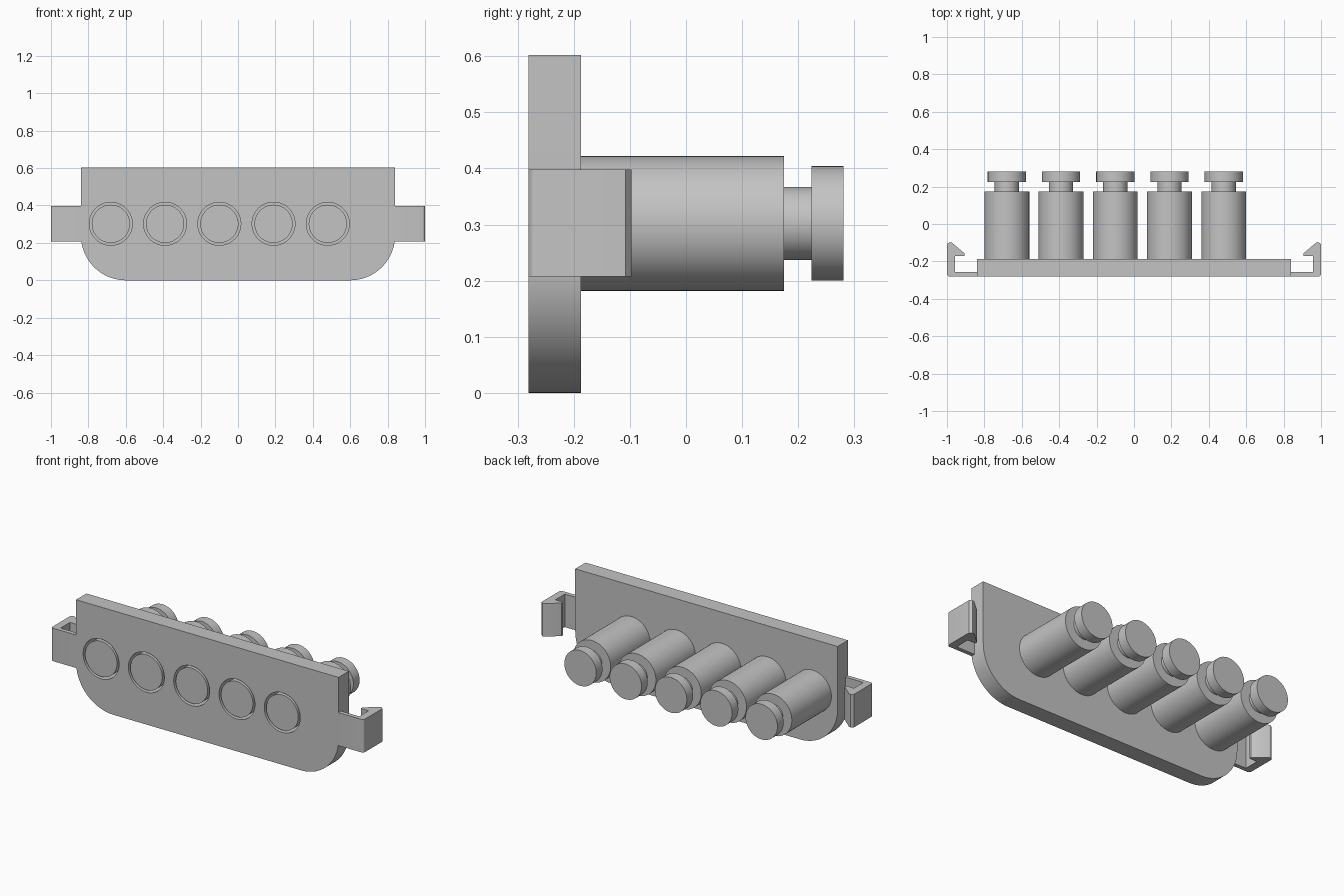
import bpy, bmesh
from math import pi, sin, cos, radians
from mathutils import Vector

cube = bpy.data.objects.get("Cube")
if cube:
    bpy.data.objects.remove(cube, do_unlink=True)

grey = bpy.data.materials.new("plain grey")
grey.use_nodes = True
GREY = (0.55, 0.55, 0.55, 1)
grey.diffuse_color = GREY
grey.node_tree.nodes["Principled BSDF"].inputs["Base Color"].default_value = GREY

BUTTON_X = [-0.68 + 0.29 * i for i in range(5)]
BUTTON_Z = 0.302
HOLE_R, HEAD_R, SLEEVE_R, NECK_R = 0.115, 0.102, 0.12, 0.065
FRONT, PLATE_BACK = -0.281, -0.187


def arc(cx, cy, r, start, end, steps):
    """Points along an arc, angles in degrees."""
    angles = [radians(start + (end - start) * i / steps) for i in range(steps + 1)]
    return [(cx + r * cos(a), cy + r * sin(a)) for a in angles]


def finish(obj):
    obj.data.materials.clear()
    obj.data.materials.append(grey)
    bpy.ops.object.select_all(action="DESELECT")
    obj.select_set(True)
    bpy.context.view_layer.objects.active = obj
    bpy.ops.object.shade_smooth_by_angle(angle=radians(30))


def add_mesh(name, bm):
    bmesh.ops.recalc_face_normals(bm, faces=bm.faces)
    mesh = bpy.data.meshes.new(name)
    bm.to_mesh(mesh)
    bm.free()
    obj = bpy.data.objects.new(name, mesh)
    bpy.context.collection.objects.link(obj)
    finish(obj)
    return obj


def lathe(name, profile, x, closed=False):
    """Turn a (radius, y) profile around the button axis."""
    bm = bmesh.new()
    verts = [bm.verts.new((r, y, 0)) for r, y in profile]
    pairs = list(zip(verts, verts[1:])) + ([(verts[-1], verts[0])] if closed else [])
    edges = [bm.edges.new(p) for p in pairs]
    bmesh.ops.spin(bm, geom=verts + edges, cent=(0, 0, 0), axis=(0, 1, 0),
                   angle=2 * pi, steps=64, use_duplicate=False)
    bmesh.ops.remove_doubles(bm, verts=bm.verts, dist=0.0001)
    bmesh.ops.translate(bm, verts=bm.verts, vec=(x, 0, BUTTON_Z))
    return add_mesh(name, bm)


# Face plate: rounded lower corners, with a round hole per button
W, TOP, R = 0.84, 0.602, 0.24
outline = ([(-W, TOP)] + arc(R - W, R, R, 180, 270, 20)
           + arc(W - R, R, R, 270, 360, 20) + [(W, TOP)])
holes = [arc(x, BUTTON_Z, HOLE_R, 0, 360, 64)[:-1] for x in BUTTON_X]
curve = bpy.data.curves.new("face_plate_outline", "CURVE")
curve.dimensions = "2D"
curve.fill_mode = "BOTH"
curve.extrude = (PLATE_BACK - FRONT) / 2
for loop in [outline] + holes:
    spline = curve.splines.new("POLY")
    spline.points.add(len(loop) - 1)
    for point, (x, z) in zip(spline.points, loop):
        point.co = (x, z, 0, 1)
    spline.use_cyclic_u = True
plate = bpy.data.objects.new("face_plate", curve)
bpy.context.collection.objects.link(plate)
plate.rotation_euler.x = pi / 2
plate.location.y = (FRONT + PLATE_BACK) / 2
bpy.ops.object.select_all(action="DESELECT")
plate.select_set(True)
bpy.context.view_layer.objects.active = plate
bpy.ops.object.convert(target="MESH")
plate = bpy.context.object
bm = bmesh.new()
bm.from_mesh(plate.data)
bmesh.ops.remove_doubles(bm, verts=bm.verts, dist=0.0001)
bmesh.ops.recalc_face_normals(bm, faces=bm.faces)
bm.to_mesh(plate.data)
bm.free()
finish(plate)

# Buttons: hollow sleeve behind the plate, plunger sliding through it
SLEEVE_END, CAP_START, CAP_END = 0.175, 0.224, 0.281
for i, x in enumerate(BUTTON_X, 1):
    lathe(f"sleeve_{i}", [(HOLE_R, PLATE_BACK), (SLEEVE_R, PLATE_BACK),
                          (SLEEVE_R, SLEEVE_END), (0.06, SLEEVE_END),
                          (0.06, 0.14), (HOLE_R, 0.14)], x, closed=True)
    lathe(f"plunger_{i}", [(0, FRONT), (HEAD_R, FRONT), (HEAD_R, 0.1), (NECK_R, 0.1),
                           (NECK_R, CAP_START), (HEAD_R, CAP_START),
                           (HEAD_R, CAP_END), (0, CAP_END)], x)

# Snap clips: L-shaped arms with an inward barb, one per side
clip = ([(0.83, FRONT)] + arc(0.985, FRONT + 0.015, 0.015, -90, 0, 5)
        + [(1, -0.108), (0.986, -0.097), (0.973, -0.1), (0.906, -0.157),
           (0.906, -0.171), (0.956, -0.171), (0.956, -0.257), (0.83, -0.257)])
for name, side in (("left_clip", 1), ("right_clip", -1)):
    bm = bmesh.new()
    face = bm.faces.new([bm.verts.new((side * x, y, 0.207)) for x, y in clip])
    grown = bmesh.ops.extrude_face_region(bm, geom=[face])["geom"]
    tops = [g for g in grown if isinstance(g, bmesh.types.BMVert)]
    bmesh.ops.translate(bm, verts=tops, vec=Vector((0, 0, 0.191)))
    add_mesh(name, bm)
